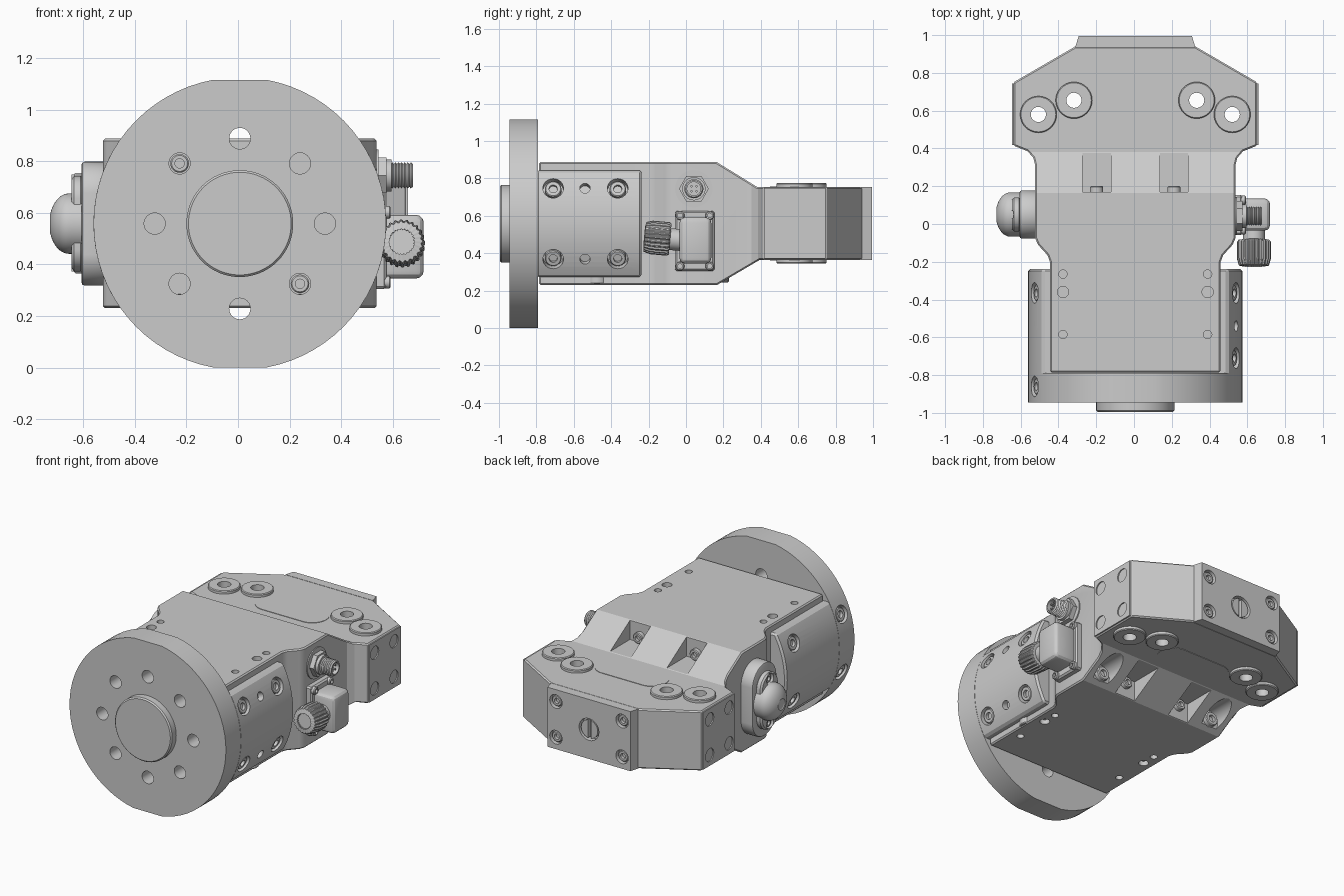
import bpy, bmesh
from math import sin, cos, asin, pi, radians
from mathutils import Vector, Matrix

if "Cube" in bpy.data.objects:
    bpy.data.objects.remove(bpy.data.objects["Cube"])

CX, CZ = 0.007, 0.558


def make(name, bm):
    bmesh.ops.remove_doubles(bm, verts=bm.verts, dist=1e-5)
    bmesh.ops.recalc_face_normals(bm, faces=bm.faces)
    me = bpy.data.meshes.new(name)
    bm.to_mesh(me)
    bm.free()
    ob = bpy.data.objects.new(name, me)
    bpy.context.collection.objects.link(ob)
    return ob


def prism(name, pts, a, b, axis):
    """Extrude a 2D outline along an axis from a to b."""
    place = {'x': lambda p, t: (t, p[0], p[1]), 'y': lambda p, t: (p[0], t, p[1]),
             'z': lambda p, t: (p[0], p[1], t)}[axis]
    bm = bmesh.new()
    lo = [bm.verts.new(place(p, a)) for p in pts]
    hi = [bm.verts.new(place(p, b)) for p in pts]
    bm.faces.new(lo)
    bm.faces.new(hi)
    for i in range(len(pts)):
        j = (i + 1) % len(pts)
        bm.faces.new((lo[i], lo[j], hi[j], hi[i]))
    return make(name, bm)


def box(name, x0, x1, y0, y1, z0, z1):
    return prism(name, [(x0, y0), (x1, y0), (x1, y1), (x0, y1)], z0, z1, 'z')


def lathe(name, prof, pos, d, seg=32, closed=False, tooth=0.0):
    """Revolve (radius, height) points about direction d; tooth gives knurling."""
    mat = Matrix.Translation(pos) @ Vector(d).to_track_quat('Z', 'Y').to_matrix().to_4x4()
    bm = bmesh.new()
    rings = []
    for r, h in prof:
        rings.append([bm.verts.new(mat @ Vector((k * cos(t), k * sin(t), h)))
                      for i in range(seg)
                      for t, k in [(2 * pi * i / seg, r * (1 - tooth * (i // 2 % 2)))]])
    pairs = list(zip(rings, rings[1:])) + ([(rings[-1], rings[0])] if closed else [])
    for p, q in pairs:
        for i in range(seg):
            j = (i + 1) % seg
            bm.faces.new((p[i], p[j], q[j], q[i]))
    bmesh.ops.dissolve_degenerate(bm, edges=bm.edges, dist=1e-6)
    return make(name, bm)


def cyl(name, r, a, b, pos, d, seg=32):
    return lathe(name, [(0, a), (r, a), (r, b), (0, b)], pos, d, seg)


def apply(ob, mod):
    bpy.context.view_layer.objects.active = ob
    bpy.ops.object.modifier_apply(modifier=mod.name)


def cut(ob, *tools, op='DIFFERENCE'):
    for t in tools:
        m = ob.modifiers.new('cut', 'BOOLEAN')
        m.operation, m.solver, m.object = op, 'EXACT', t
        apply(ob, m)
        bpy.data.objects.remove(t)


def bevel(ob, w, seg=1):
    m = ob.modifiers.new('bevel', 'BEVEL')
    m.width, m.segments, m.limit_method, m.angle_limit = w, seg, 'ANGLE', radians(42)
    apply(ob, m)


def screw(name, pos, d, r, h, base=-0.03):
    lathe(name, [(0, base), (r, base), (r, h - .005), (r - .005, h), (r * .5, h),
                 (r * .5, h - .02), (0, h - .02)], pos, d, 24)


def bore(ob, pos, d, r, depth, name='cap_screw'):
    """Counterbore with a recessed socket screw."""
    cut(ob, cyl('cutter', r, -depth, .04, pos, d, 24))
    if name:
        screw(name, pos, d, r * .8, -.01, -depth - .01)


def cut_circle(r, h, n=32):
    """Circle in x/z with flats at top and bottom."""
    a = asin(h / r)
    arc = [-a + 2 * a * i / n for i in range(n + 1)]
    return [(CX + r * cos(s + t), CZ + r * sin(s + t)) for s in (0, pi) for t in arc]


def stadium(u, v, hu, hv, n=16):
    """Rounded slot outline."""
    r = min(hu, hv)
    return [(u + r * cos(t) + (hu - r) * (1 if cos(t) > 0 else -1),
             v + r * sin(t) + (hv - r) * (1 if sin(t) > 0 else -1))
            for i in range(4 * n) for t in [2 * pi * (i + .5) / (4 * n)]]


# Main housing: plan outline intersected with side profile
half = [(.452, -.785), (.452, -.2), (.465, -.165), (.515, -.11), (.53, -.075), (.53, .31),
        (.54, .35), (.57, .385), (.645, .415), (.645, .75), (.318, .94)]
housing = prism('housing', [(CX + x, y) for x, y in half] + [(CX - x, y) for x, y in half[::-1]],
                .1, 1, 'z')
side = [(-.9, .23), (.165, .23), (.395, .365), (1.1, .365), (1.1, .755), (.38, .755),
        (.165, .887), (-.9, .887)]
cut(housing, prism('cutter', side, -1, 1, 'x'), op='INTERSECT')
bevel(housing, .008)

# Pockets, scallops and holes in the housing
for s in (-1, 1):
    x = CX + s * .205
    for z0, z1, zs in ((.758, 1, .795), (.1, .362, .322)):
        cut(housing, box('cutter', x - .075, x + .075, .17, .41, z0, z1))
        screw('pocket_screw', (x, .17, zs), (0, 1, 0), .035, .03)
    cut(housing, cyl('cutter', .068, .2, .43, (CX + s * .42, 0, .29), (0, 1, 0)))
    screw('scallop_screw', (CX + s * .42, .2, .29), (0, 1, 0), .045, .03)
    for z, d in ((.887, 1), (.23, -1)):
        for y, r in ((-.265, .022), (-.36, .03), (-.585, .022)):
            bore(housing, (CX + s * .383, y, z), (0, 0, d), r, .03, None)
    # Locating bushes through the head
    for bx, by in ((.513, .58), (.325, .655)):
        p = (CX + s * bx, by, 0)
        cut(housing, cyl('cutter', .06, .2, .9, p, (0, 0, 1)))
        lathe('bush', [(.04, .345), (.04, .775), (.092, .775), (.097, .77), (.097, .35),
                       (.092, .345)], p, (0, 0, 1), 40, True)
    # Head side covers with screws
    xs = sorted((CX + s * .62, CX + s * .652))
    cover = box('side_cover', *xs, .418, .745, .372, .748)
    for y in (.475, .675):
        for z in (.443, .677):
            bore(cover, (CX + s * .652, y, z), (s, 0, 0), .042, .02, 'cover_screw')
prism('slot_cover', stadium(CX, .55, .247, .1), .362, .758, 'z')

# End plate with slotted plug
plate = prism('end_plate', [(CX - .318, .935), (CX + .318, .935), (CX + .3, .995), (CX - .3, .995)],
              .365, .755, 'z')
for s in (-1, 1):
    for z in (.443, .677):
        bore(plate, (CX + s * .24, .995, z), (0, 1, 0), .045, .03, 'plate_screw')
bore(plate, (CX, .995, CZ), (0, 1, 0), .072, .04, None)
plug = cyl('slotted_plug', .06, -.05, -.005, (CX, .995, CZ), (0, 1, 0))
cut(plug, box('cutter', CX - .01, CX + .01, .965, 1.1, .4, .7))

# Mounting flange with hole circle and centring boss
flange = prism('flange', cut_circle(.567, .5575), -.945, -.79, 'y')
for i in range(8):
    a = i * pi / 4
    p = (CX + .33 * cos(a), -.945, CZ + .33 * sin(a))
    cut(flange, cyl('cutter', .041, -.2, .1, p, (0, -1, 0)))
    if i in (3, 7):
        screw('flange_screw', (p[0], -.8, p[2]), (0, -1, 0), .036, .06)
lathe('centring_boss', [(0, 0), (.207, 0), (.207, .042), (.199, .05), (0, .05)],
      (CX, -.945, CZ), (0, -1, 0), 64)

# Curved side shells with radial counterbores
shell = prism('side_shells', cut_circle(.567, .285, 20), -.8, -.237, 'y')
bevel(shell, .012)
for s in (-1, 1):
    for v in (-1, 1):
        a = asin(.19 / .567)
        d = Vector((s * cos(a), 0, v * sin(a)))
        at = lambda y: Vector((CX, y, CZ)) + d * .567
        bore(shell, at(-.365), d, .055, .05, 'shell_screw')
        if s > 0:
            bore(shell, at(-.71), d, .055, .05, 'shell_screw')
            bore(shell, at(-.54), d, .028, .04, None)
        else:
            bore(flange, at(-.86), d, .055, .05, 'flange_side_screw')
screw('bottom_screw', (CX + .41, -.475, .27), (0, 0, -1), .055, .035)

# Dome and its base on the left side
base = prism('dome_base', stadium(.05, CZ, .127, .24), -.607, -.5, 'x')
bevel(base, .012, 2)
tier = prism('dome_tier', stadium(.05, CZ, .09, .185), -.645, -.6, 'x')
bevel(tier, .01)
for s in (-1, 1):
    bore(tier, (-.645, .05, CZ + s * .145), (-1, 0, 0), .036, .025, 'dome_screw')
prof = [(0, 0), (.117, 0), (.117, .05)]
prof += [(.117 * cos(t), .05 + .077 * sin(t)) for t in [i * pi / 20 for i in range(1, 9)]]
lathe('dome', prof + [(.03, .12), (0, .12)], (-.605, .05, CZ), (-1, 0, 0), 48)

# Threaded round connector on the right side
P, X = (.53, .042, .745), (1, 0, 0)
cyl('connector_washer', .1, -.01, .014, P, X, 40)
cyl('connector_hex', .08, 0, .045, P, X, 6)
cyl('connector_collar', .062, .04, .065, P, X)
thread = [(0, .03)]
for i in range(7):
    thread += [(.044, .062 + i * .012), (.051, .068 + i * .012)]
lathe('connector_thread', thread + [(.044, .148), (.036, .148), (.036, .11), (0, .11)], P, X)
for i in range(4):
    a = pi / 4 + i * pi / 2
    cyl('connector_pin', .006, .1, .138, (P[0], P[1] + .019 * cos(a), P[2] + .019 * sin(a)), X, 10)

# Elbow plug with knurled nut
bevel(box('elbow_base', .52, .575, -.058, .153, .305, .627), .01)
bevel(box('elbow_body', .56, .72, -.035, .135, .345, .592), .03, 3)
for y in (-.032, .127):
    for z in (.331, .602):
        screw('elbow_screw', (.57, y, z), X, .024, .022)
K, A = (.635, 0, .468), (0, -1, .09)
cyl('elbow_neck', .058, 0, .12, K, A)
lathe('knurled_nut', [(0, .085), (.082, .085), (.09, .095), (.09, .185), (.08, .22), (.05, .225),
                      (.05, .215), (0, .215)], K, A, 96, tooth=.07)

# Smooth the round surfaces, keep hard edges
bpy.ops.object.select_all(action='SELECT')
bpy.context.view_layer.objects.active = housing
bpy.ops.object.shade_smooth_by_angle(angle=radians(25))
